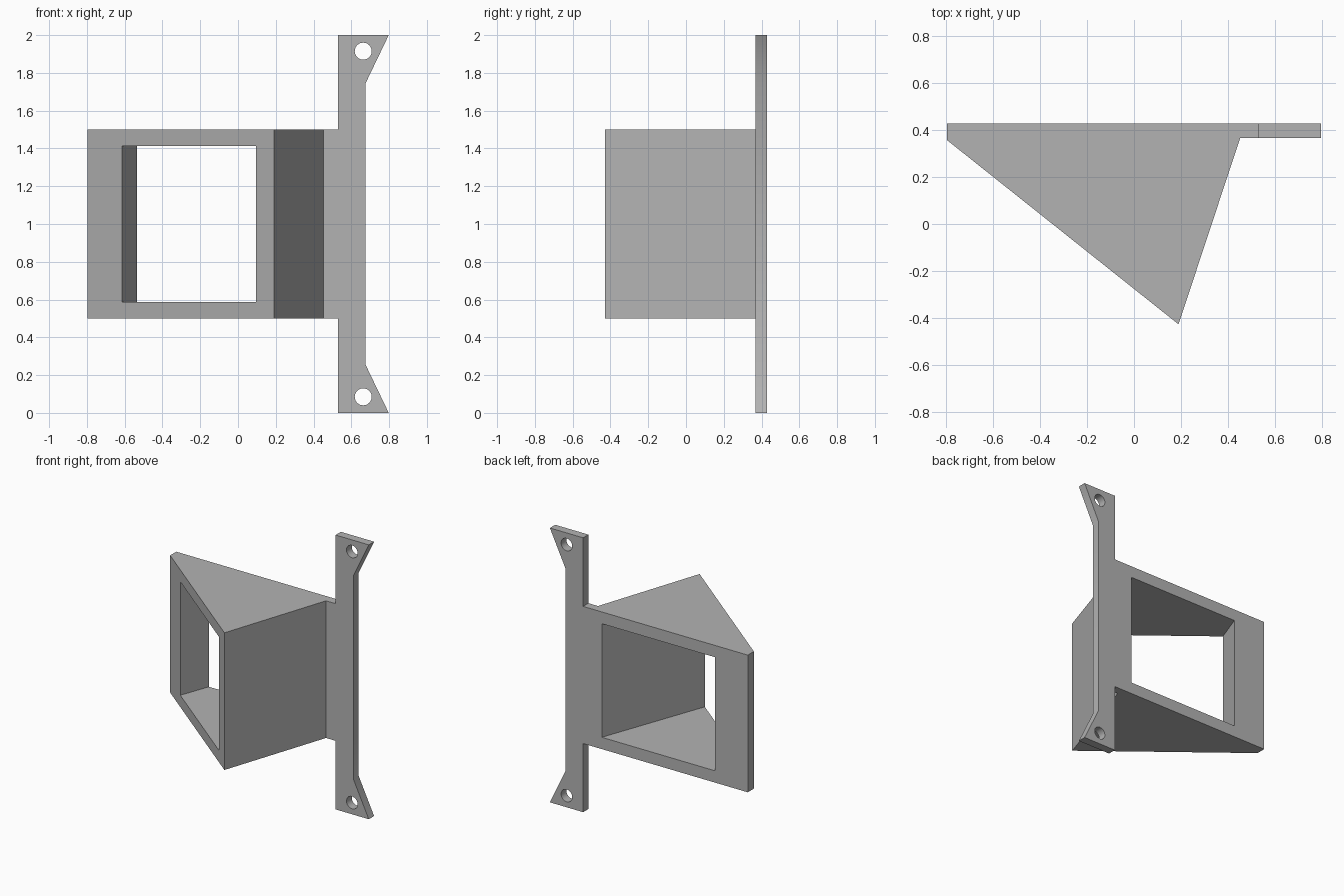
import bpy
import bmesh
from mathutils import Vector

cube = bpy.data.objects.get("Cube")
if cube:
    bpy.data.objects.remove(cube, do_unlink=True)

grey = bpy.data.materials.new("plain grey")
grey.use_nodes = True
colour = (0.45, 0.45, 0.45, 1)
grey.diffuse_color = colour
grey.node_tree.nodes["Principled BSDF"].inputs["Base Color"].default_value = colour

BACK, PLATE_FRONT, TIP = 0.428, 0.367, -0.428
MID = 1.0


def prism(name, points, offset):
    """Extrude a flat outline along an offset."""
    bm = bmesh.new()
    face = bm.faces.new([bm.verts.new(p) for p in points])
    new = bmesh.ops.extrude_face_region(bm, geom=[face])["geom"]
    moved = [v for v in new if isinstance(v, bmesh.types.BMVert)]
    bmesh.ops.translate(bm, vec=Vector(offset), verts=moved)
    bmesh.ops.recalc_face_normals(bm, faces=bm.faces)
    mesh = bpy.data.meshes.new(name)
    bm.to_mesh(mesh)
    bm.free()
    mesh.materials.append(grey)
    obj = bpy.data.objects.new(name, mesh)
    bpy.context.collection.objects.link(obj)
    return obj


def combine(target, tool, operation):
    """Apply a boolean and discard the tool object."""
    tool.hide_render = True
    mod = target.modifiers.new(operation.lower(), 'BOOLEAN')
    mod.operation = operation
    mod.solver = 'EXACT'
    mod.object = tool
    bpy.context.view_layer.objects.active = target
    bpy.ops.object.modifier_apply(modifier=mod.name)
    bpy.data.objects.remove(tool, do_unlink=True)


# Wedge housing with the short tab that reaches the mounting strip
outline = [(-0.798, BACK), (-0.798, 0.358), (0.19, TIP),
           (0.453, PLATE_FRONT), (0.53, PLATE_FRONT), (0.53, BACK)]
bracket = prism("bracket", [(x, y, 0.5) for x, y in outline], (0, 0, 1))

# Slanted window through the housing
lean = 0.365


def slide(x, y, new_y):
    return x + (new_y - y) * lean, new_y


window = [slide(-0.613, 0.211, -0.6), slide(-0.613, 0.211, 0.6),
          slide(0.095, -0.352, 0.6), slide(0.095, -0.352, -0.6)]
cutter = prism("window_cutter", [(x, y, 0.586) for x, y in window], (0, 0, 0.828))
combine(bracket, cutter, 'DIFFERENCE')

# Mounting strip with flared ends
half = [(0.53, 1.0), (0.798, 1.0), (0.674, 0.742)]
strip = [(x, MID + h) for x, h in half] + [(x, MID - h) for x, h in reversed(half)]
mount = prism("mounting_strip", [(x, PLATE_FRONT, z) for x, z in strip],
              (0, BACK - PLATE_FRONT, 0))

# Screw holes at both ends
for z in (MID - 0.915, MID + 0.915):
    bpy.ops.mesh.primitive_cylinder_add(vertices=32, radius=0.045, depth=0.5,
                                        location=(0.663, 0.4, z),
                                        rotation=(1.5708, 0, 0))
    combine(mount, bpy.context.object, 'DIFFERENCE')

combine(bracket, mount, 'UNION')
bracket.data.materials.clear()
bracket.data.materials.append(grey)
for poly in bracket.data.polygons:
    poly.material_index = 0
bpy.ops.object.select_all(action='DESELECT')
bracket.select_set(True)
bpy.context.view_layer.objects.active = bracket
bpy.ops.object.shade_smooth_by_angle(angle=0.5)
